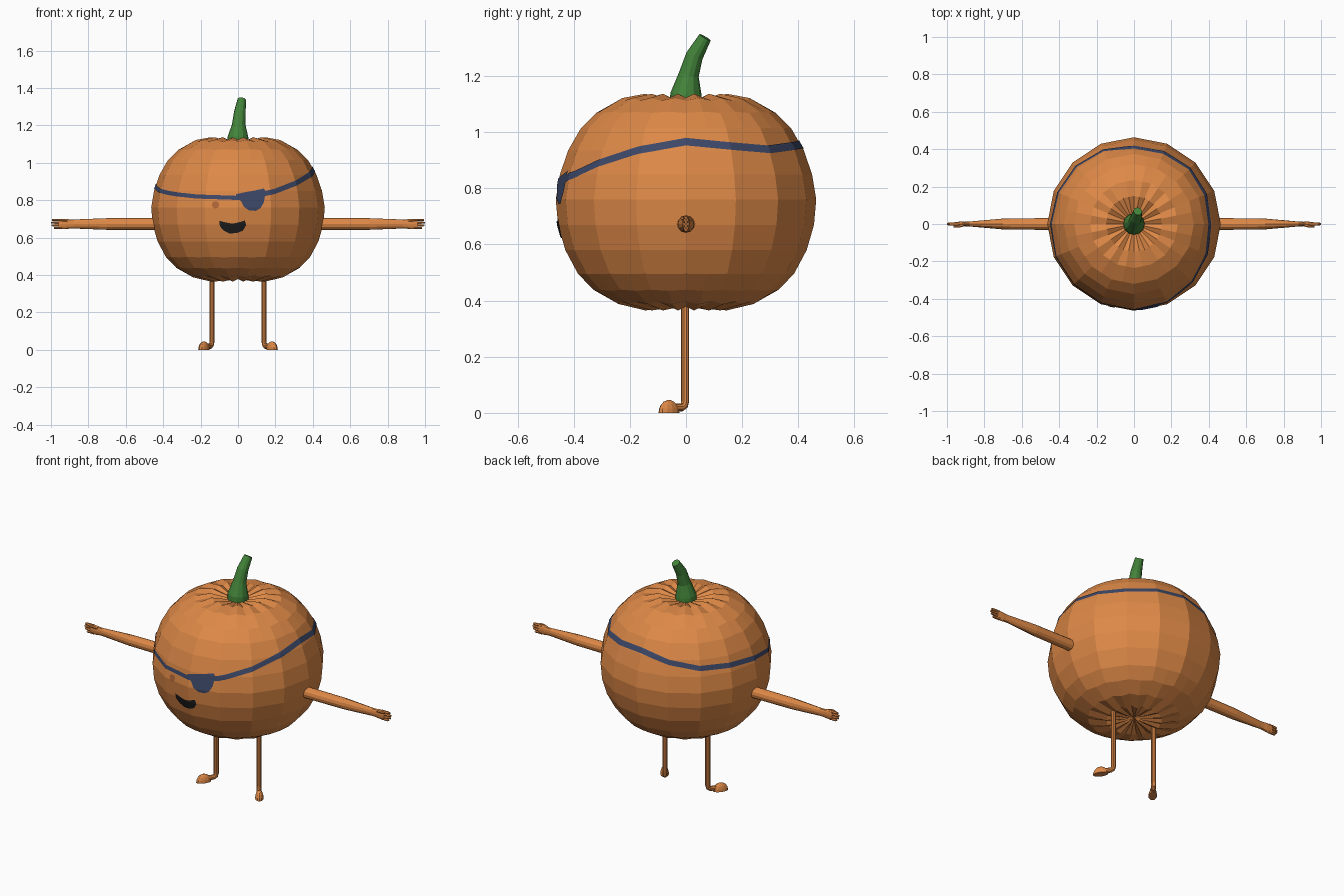
import bpy, bmesh, math
from mathutils import Vector
from mathutils.bvhtree import BVHTree

if "Cube" in bpy.data.objects:
    bpy.data.objects.remove(bpy.data.objects["Cube"])


def material(name, rgb):
    m = bpy.data.materials.new(name)
    m.diffuse_color = (*rgb, 1)
    m.use_nodes = True
    m.node_tree.nodes["Principled BSDF"].inputs["Base Color"].default_value = m.diffuse_color
    return m


ORANGE = material("pumpkin_orange", (0.73, 0.25, 0.063))
GREEN = material("stem_green", (0.056, 0.23, 0.042))
NAVY = material("strap_navy", (0.046, 0.065, 0.14))
BLACK = material("mouth_black", (0.013, 0.013, 0.013))
BROWN = material("eye_brown", (0.42, 0.13, 0.04))


def finish(name, bm, mat, closed=True):
    if closed:
        bmesh.ops.recalc_face_normals(bm, faces=bm.faces)
    else:  # decal sheets: make every face look outward
        bm.normal_update()
        for f in bm.faces:
            if f.normal.dot(f.calc_center_median() - Vector((0, 0, 0.75))) < 0:
                f.normal_flip()
    me = bpy.data.meshes.new(name)
    bm.to_mesh(me)
    bm.free()
    me.materials.append(mat)
    ob = bpy.data.objects.new(name, me)
    bpy.context.collection.objects.link(ob)
    return ob


def skin(bm, rings, caps=True):
    n = len(rings[0])
    for a, b in zip(rings, rings[1:]):
        for i in range(n):
            j = (i + 1) % n
            bm.faces.new((a[i], a[j], b[j], b[i]))
    if caps:
        bm.faces.new(rings[0])
        bm.faces.new(rings[-1])


def loft(name, sections, ref, sides, mat):
    """Tube through (centre, radius_u, radius_v) sections."""
    bm = bmesh.new()
    pts = [Vector(s[0]) for s in sections]
    rings = []
    for k, (c, ru, rv) in enumerate(sections):
        t = (pts[min(k + 1, len(pts) - 1)] - pts[max(k - 1, 0)]).normalized()
        u = t.cross(Vector(ref)).normalized()
        v = u.cross(t)
        rings.append([bm.verts.new(pts[k] + u * ru * math.cos(a) + v * rv * math.sin(a))
                      for a in (2 * math.pi * i / sides for i in range(sides))])
    skin(bm, rings)
    return finish(name, bm, mat)


# Pumpkin body: 16 flat ribs, with grooves that fade out towards the equator
PROFILE = [(0.05, 1.11), (0.15, 1.137), (0.235, 1.122), (0.32, 1.073), (0.375, 1.015),
           (0.42, 0.935), (0.449, 0.85), (0.464, 0.76), (0.456, 0.67), (0.43, 0.58),
           (0.385, 0.495), (0.33, 0.435), (0.25, 0.388), (0.15, 0.365), (0.05, 0.377)]
bm = bmesh.new()
rings = []
for r, z in PROFILE:
    groove = max(0.0, 1 - r / 0.40) * min(1, r / 0.15)
    ring = []
    for i in range(32):
        a = math.pi * i / 16
        if i % 2:
            rr, zz = r * math.cos(math.pi / 16), z
        else:
            rr, zz = r, z - math.copysign(0.022 * groove, z - 0.75)
        ring.append(bm.verts.new((rr * math.cos(a), rr * math.sin(a), zz)))
    rings.append(ring)
skin(bm, rings, caps=False)
for ring, z in ((rings[0], 1.10), (rings[-1], 0.39)):
    c = bm.verts.new((0, 0, z))
    for i in range(32):
        bm.faces.new((ring[i], ring[(i + 1) % 32], c))
bmesh.ops.recalc_face_normals(bm, faces=bm.faces)
surface = BVHTree.FromBMesh(bm)
finish("pumpkin_body", bm, ORANGE)


def on_surface(origin, direction, lift):
    hit, normal, _, _ = surface.ray_cast(Vector(origin), Vector(direction))
    return hit + normal * lift


# Bent stem
loft("stem", [((0, 0, 1.09), 0.058, 0.058), ((0, 0, 1.135), 0.056, 0.056),
              ((0.004, 0.01, 1.205), 0.036, 0.036), ((0.01, 0.03, 1.272), 0.031, 0.031),
              ((0.02, 0.068, 1.338), 0.023, 0.023)], (1, 0, 0), 12, GREEN)

# Eyepatch strap: height by angle round the body, laid on the surface
STRAP = [(0, .965), (22, .95), (45, .938), (68, .95), (90, .955), (111, .925), (135, .893),
         (158, .885), (180, .872), (214, .838), (240, .82), (270, .812), (285, .83),
         (296, .847), (318, .897), (336, .935), (360, .965)]


def strap_height(deg):
    for (a, za), (b, zb) in zip(STRAP, STRAP[1:]):
        if a <= deg <= b:
            return za + (zb - za) * (deg - a) / (b - a)


bm = bmesh.new()
columns = []
for i in range(96):
    deg = i * 3.75
    a = math.radians(deg)
    d = Vector((math.cos(a), math.sin(a), 0))
    z = strap_height(deg)
    half = 0.011 if 180 < deg < 285 else 0.0135
    columns.append([bm.verts.new(on_surface(d * 2 + Vector((0, 0, z + k * half)), -d, 0.003))
                    for k in (-1, 0, 1)])
for i in range(96):
    p, q = columns[i], columns[(i + 1) % 96]
    for k in (0, 1):
        bm.faces.new((p[k], q[k], q[k + 1], p[k + 1]))
finish("eyepatch_strap", bm, NAVY, closed=False)


# Face details: flat outlines diced by a grid and projected on the front
def decal(name, outline, mat):
    bm = bmesh.new()
    bm.faces.new([bm.verts.new((x, -2, z)) for x, z in outline])
    cuts = [((x * 0.022, 0, 0), (1, 0, 0)) for x in range(-7, 9)]
    cuts += [((0, 0, z), (0, 0, 1)) for z in (0.64, 0.67, 0.70, 0.76, 0.79, 0.82, 0.85)]
    for co, no in cuts:
        bmesh.ops.bisect_plane(bm, geom=bm.verts[:] + bm.edges[:] + bm.faces[:],
                               plane_co=co, plane_no=no)
    bmesh.ops.triangulate(bm, faces=bm.faces)
    for v in bm.verts:
        v.co = on_surface(v.co, (0, 1, 0), 0.004)
    finish(name, bm, mat, closed=False)


decal("eyepatch", [(-.012, .812), (-.01, .832), (.05, .845), (.095, .852), (.138, .862),
                   (.147, .845), (.138, .79), (.122, .76), (.095, .744), (.06, .745),
                   (.03, .765), (.016, .795)], NAVY)
decal("mouth", [(-.1, .69), (-.06, .681), (-.03, .675), (0, .681), (.036, .692), (.043, .668),
                (.025, .638), (-.01, .625), (-.045, .624), (-.075, .638), (-.096, .662)], BLACK)
decal("eye", [(-.119 + .02 * math.cos(i * math.pi / 6), .775 + .019 * math.sin(i * math.pi / 6))
              for i in range(12)], BROWN)

for s, side in ((1, "left"), (-1, "right")):
    # Arm with flattened wrist and palm
    arm = [(.41, .032, .032), (.7, .029, .031), (.88, .013, .024), (.905, .012, .025),
           (.92, .013, .028), (.96, .011, .028)]
    loft(side + "_arm", [((s * x, 0, .673), ry, rz) for x, ry, rz in arm],
         (0, 0, 1), 12, ORANGE)
    # Fingers stacked in height, and a thumb on the front
    for i, tip in enumerate((.985, .997, 1.0, .994)):
        z = .673 + (i - 1.5) * .0143
        loft(f"{side}_finger_{i + 1}", [((s * .94, 0, z), .009, .007), ((s * .98, 0, z), .009, .0068),
                                        ((s * tip, 0, z), .006, .005)], (0, 0, 1), 6, ORANGE)
    loft(side + "_thumb", [((s * .912, -.006, .69), .007, .007), ((s * .94, -.013, .694), .007, .007),
                           ((s * .965, -.014, .694), .005, .005)], (0, 0, 1), 6, ORANGE)
    # Leg bending outward into the foot
    fx, fy = .57 * s, -.82
    path = [(0, .42), (0, .04), (.004, .026), (.015, .019), (.05, .019)]
    loft(side + "_leg", [((.14 * s + fx * d, fy * d - .003, z), .014, .014) for d, z in path],
         (-fy, fx, 0), 10, ORANGE)
    # Foot: half dome with a flat sole
    bm = bmesh.new()
    rings = []
    for k in range(5):
        t = math.radians(20 * k)
        rings.append([])
        for i in range(12):
            a = math.pi * i / 6
            along = .074 + .043 * math.cos(t) * math.cos(a)
            across = .023 * math.cos(t) * math.sin(a)
            rings[-1].append(bm.verts.new((.14 * s + fx * along - fy * across,
                                           fy * along + fx * across, .046 * math.sin(t))))
    skin(bm, rings)
    finish(side + "_foot", bm, ORANGE)
